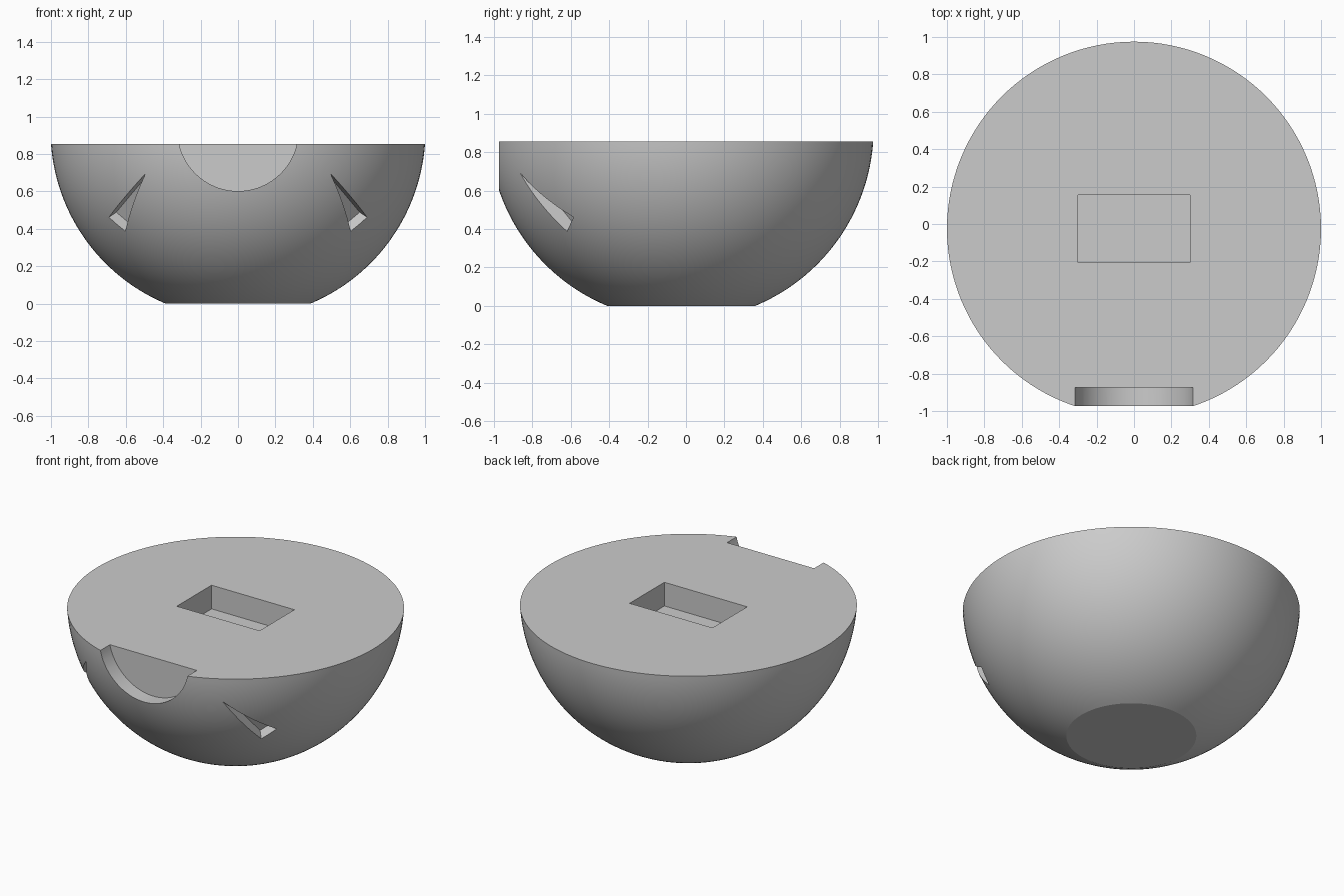
import bpy, bmesh, math
from mathutils import Vector

cube = bpy.data.objects.get("Cube")
if cube:
    bpy.data.objects.remove(cube, do_unlink=True)

RADIUS, TOP = 1.0023, 0.855
CENTRE = Vector((0, -0.025, 0.925))

grey = bpy.data.materials.new("plain grey")
grey.use_nodes = True
grey.diffuse_color = (0.6, 0.6, 0.6, 1)
grey.node_tree.nodes["Principled BSDF"].inputs["Base Color"].default_value = (0.6, 0.6, 0.6, 1)


def make_object(name, bm):
    bmesh.ops.recalc_face_normals(bm, faces=bm.faces[:])
    mesh = bpy.data.meshes.new(name)
    bm.to_mesh(mesh)
    bm.free()
    mesh.materials.append(grey)
    obj = bpy.data.objects.new(name, mesh)
    bpy.context.collection.objects.link(obj)
    return obj


def prism(name, outline, offset):
    """Closed solid swept from a flat outline along an offset."""
    bm = bmesh.new()
    face = bm.faces.new([bm.verts.new(p) for p in outline])
    swept = bmesh.ops.extrude_face_region(bm, geom=[face], use_keep_orig=True)["geom"]
    verts = [g for g in swept if isinstance(g, bmesh.types.BMVert)]
    bmesh.ops.translate(bm, vec=offset, verts=verts)
    return make_object(name, bm)


# Bowl: a sphere arc turned round the vertical axis, flat at both ends
SEGMENTS, RINGS = 128, 40
start = math.asin(-CENTRE.z / RADIUS)
end = math.asin((TOP - CENTRE.z) / RADIUS)
bm = bmesh.new()
rings = []
for i in range(RINGS + 1):
    a = start + (end - start) * i / RINGS
    r, z = RADIUS * math.cos(a), RADIUS * math.sin(a)
    turns = [math.tau * s / SEGMENTS for s in range(SEGMENTS)]
    rings.append([bm.verts.new(CENTRE + Vector((r * math.cos(t), r * math.sin(t), z)))
                  for t in turns])
for low, high in zip(rings, rings[1:]):
    for s in range(SEGMENTS):
        n = (s + 1) % SEGMENTS
        bm.faces.new((low[s], low[n], high[n], high[s]))
bm.faces.new(rings[0])
bm.faces.new(rings[-1])
bowl = make_object("half_sphere_body", bm)

# Rectangular socket in the top
socket = [Vector((x * 0.3, CENTRE.y + y * 0.18, TOP - 0.155))
          for x, y in ((-1, -1), (1, -1), (1, 1), (-1, 1))]
cutters = [prism("socket_cutter", socket, Vector((0, 0, 0.4)))]

# Round recess in the front rim
disc = [Vector((0.323 * math.cos(t), -0.875, CENTRE.z + 0.323 * math.sin(t)))
        for t in (math.tau * k / 96 for k in range(96))]
cutters.append(prism("recess_cutter", disc, Vector((0, -0.4, 0))))

# Slanted triangular eye slots, mirrored
for side, label in ((1, "left"), (-1, "right")):
    corners = []
    for x, z in ((0.495, 0.695), (0.69, 0.462), (0.602, 0.387)):
        depth = math.sqrt(RADIUS ** 2 - x ** 2 - (z - CENTRE.z) ** 2)
        corners.append(Vector((side * x, CENTRE.y - depth, z)))
    outward = (sum(corners, Vector()) / 3 - CENTRE).normalized()
    floor = [p - outward * 0.065 for p in corners]
    cutters.append(prism(label + "_eye_cutter", floor, outward * 0.25))

# Cut all recesses and drop the cutters
bpy.ops.object.select_all(action='DESELECT')
bpy.context.view_layer.objects.active = bowl
bowl.select_set(True)
for cutter in cutters:
    cutter.hide_render = True
    mod = bowl.modifiers.new(cutter.name, 'BOOLEAN')
    mod.operation = 'DIFFERENCE'
    mod.solver = 'EXACT'
    mod.object = cutter
    bpy.ops.object.modifier_apply(modifier=mod.name)
    bpy.data.objects.remove(cutter, do_unlink=True)

bpy.ops.object.shade_smooth_by_angle(angle=math.radians(20))
